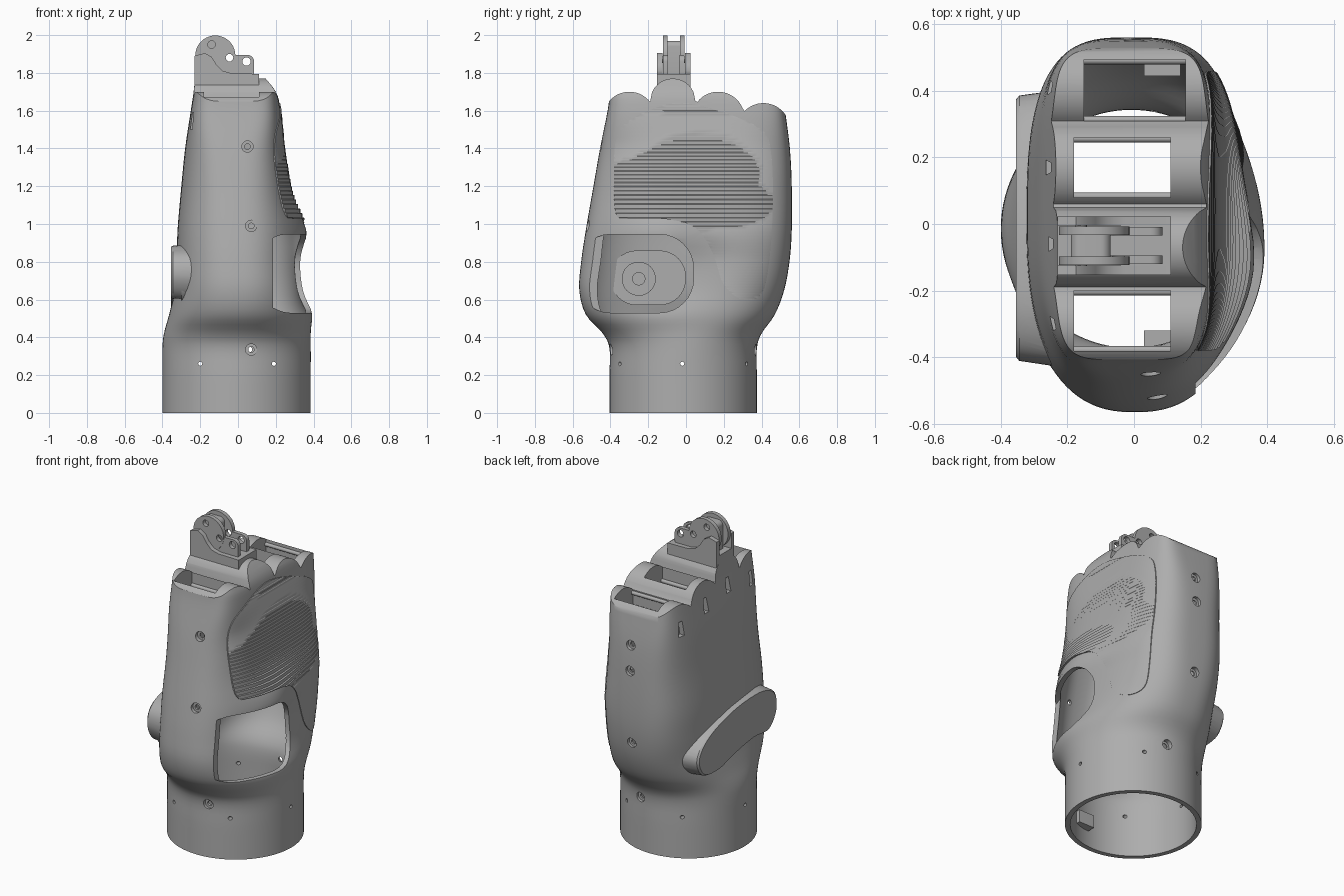
import bpy, bmesh, math
from mathutils import Vector

cube = bpy.data.objects.get("Cube")
if cube:
    bpy.data.objects.remove(cube, do_unlink=True)

grey = bpy.data.materials.new("matte grey")
grey.use_nodes = True
grey.diffuse_color = (0.42, 0.42, 0.42, 1)
grey.node_tree.nodes["Principled BSDF"].inputs["Base Color"].default_value = (0.42, 0.42, 0.42, 1)


def make(name, bm):
    bmesh.ops.recalc_face_normals(bm, faces=bm.faces)
    mesh = bpy.data.meshes.new(name)
    bm.to_mesh(mesh)
    bm.free()
    mesh.materials.append(grey)
    obj = bpy.data.objects.new(name, mesh)
    bpy.context.collection.objects.link(obj)
    return obj


def skin(name, rings):
    """Closed solid through a list of equal rings."""
    bm = bmesh.new()
    loops = [[bm.verts.new(p) for p in ring] for ring in rings]
    count = len(loops[0])
    for low, high in zip(loops, loops[1:]):
        for i in range(count):
            j = (i + 1) % count
            bm.faces.new((low[i], low[j], high[j], high[i]))
    bm.faces.new(loops[0][::-1])
    bm.faces.new(loops[-1])
    return make(name, bm)


def prism(name, outline, axis, start, end):
    """Extrude a 2D outline along x (outline is y, z) or y (outline is x, z)."""
    def place(p, d):
        return (d, p[0], p[1]) if axis == "x" else (p[0], d, p[1])
    return skin(name, [[place(p, d) for p in outline] for d in (start, end)])


def box(name, x, y, z):
    return prism(name, [(y[0], z[0]), (y[1], z[0]), (y[1], z[1]), (y[0], z[1])], "x", *x)


def circle(u, v, r, n=24):
    return [(u + r * math.cos(math.tau * i / n), v + r * math.sin(math.tau * i / n)) for i in range(n)]


def rounded(u, v, r, n=8):
    """Rounded rectangle outline from two ranges and a corner radius."""
    pts = []
    for k, (a, b) in enumerate([(u[1] - r, v[1] - r), (u[0] + r, v[1] - r),
                                (u[0] + r, v[0] + r), (u[1] - r, v[0] + r)]):
        for i in range(n + 1):
            t = (k + i / n) * math.pi / 2
            pts.append((a + r * math.cos(t), b + r * math.sin(t)))
    return pts


def spline(rows, steps, closed=False):
    """Catmull-Rom samples through rows of any width."""
    n = len(rows)
    pick = (lambda i: rows[i % n]) if closed else (lambda i: rows[max(0, min(n - 1, i))])
    out = []
    for i in range(n if closed else n - 1):
        for s in range(steps):
            t = s / steps
            out.append(tuple(
                b + 0.5 * t * (c - a + t * (2 * a - 5 * b + 4 * c - d + t * (3 * (b - c) + d - a)))
                for a, b, c, d in zip(pick(i - 1), pick(i), pick(i + 1), pick(i + 2))))
    return out if closed else out + [tuple(rows[-1])]


def combine(target, tool, operation="DIFFERENCE"):
    mod = target.modifiers.new("cut", "BOOLEAN")
    mod.operation, mod.object, mod.solver = operation, tool, "EXACT"
    bpy.context.view_layer.objects.active = target
    bpy.ops.object.modifier_apply(modifier=mod.name)
    bpy.data.objects.remove(tool, do_unlink=True)


# Hand sections: height, x range, y range, squareness, extra squareness on the little finger side
SECTIONS = [
    (0, -.4, .385, -.405, .375, 2, 0), (.2, -.4, .385, -.405, .375, 2, 0),
    (.34, -.4, .385, -.405, .375, 2, 0), (.42, -.392, .382, -.44, .4, 2.05, 0),
    (.52, -.365, .37, -.53, .47, 2.2, .1), (.65, -.335, .342, -.565, .52, 2.4, .2),
    (.8, -.325, .322, -.555, .548, 2.5, .4), (.97, -.32, .31, -.53, .56, 2.6, .5),
    (1.2, -.3, .276, -.49, .56, 2.8, .5), (1.4, -.28, .245, -.455, .55, 3.4, .6),
    (1.6, -.25, .225, -.415, .525, 5, .6), (1.7, -.235, .2, -.403, .515, 5.5, .6),
    (1.8, -.225, .12, -.39, .5, 5.5, .6)]


def bell(value, centre, width):
    return math.exp(-((value - centre) / width) ** 2)


def hand(name, grow=0, bottom=0, span=(0, 2), steps=4, layered=False):
    rings = []
    rows = [r for r in spline(SECTIONS, steps) if span[0] <= r[0] <= span[1]]
    for k, (z, x0, x1, y0, y1, power, extra) in enumerate(rows):
        ring = []
        lip = .055 * bell(z, .96, .13) + .025 * bell(z, .53, .08)
        for i in range(96):
            c, s = math.cos(math.tau * i / 96), math.sin(math.tau * i / 96)
            rx, ry = (x1 - x0) / 2 + grow, (y1 - y0) / 2 + grow
            bend = 2 / (power + extra if s > 0 else power)
            y = (y0 + y1) / 2 + ry * math.copysign(abs(s) ** bend, s)
            x = (x0 + x1) / 2 + rx * math.copysign(abs(c) ** bend, c)
            # raised lip around the thumb opening
            x += lip * max(c, 0) * bell(y, -.13, .24)
            ring.append(Vector((x, y, z if k else bottom)))
        rings.append(ring)
        if layered and k + 1 < len(rows):
            rings.append([Vector((p.x, p.y, rows[k + 1][0] - .003)) for p in ring])
    return skin(name, rings)


# Hand shell with scalloped knuckles
shell = hand("hand_shell")
KNUCKLES = [(-.3, 1.7, .14), (-.07, 1.77, .12), (.17, 1.7, .14), (.41, 1.64, .14)]
scallops = []
for i in range(141):
    y = .7 - i * .01
    arcs = [top - r + math.sqrt(r * r - (y - c) ** 2) for c, top, r in KNUCKLES if abs(y - c) < r]
    scallops.append((y, max(arcs + [1.5])))
combine(shell, prism("knuckle_tool", [(-.7, -.1), (.7, -.1)] + scallops, "x", -1, 1), "INTERSECT")

# Bean-shaped boss on the back of the hand, flaring slightly into it
boss = spline([(.33, .565), (.18, .545), (.04, .58), (-.17, .615), (-.33, .61), (-.405, .7),
               (-.4, .8), (-.33, .86), (-.2, .885), (.04, .865), (.28, .79), (.385, .68)], 6, True)
rings = []
for x, size in [(-.355, .97), (-.345, 1), (-.18, 1.06)]:
    rings.append([(x, y * size, .71 + (z - .71) * size) for y, z in boss])
combine(shell, skin("boss_tool", rings), "UNION")

# Hollow inside and finger slots
combine(shell, hand("cavity_tool", -.03, -.05, (0, 1.52)))
SLOTS = [((-.18, .11), (-.382, -.2)), ((-.18, .11), (-.14, .02)),
         ((-.18, .11), (.08, .26)), ((-.15, .155), (.31, .495))]
for xs, ys in SLOTS:
    combine(shell, box("slot_tool", xs, ys, (1.35, 2)))

# Thumb opening
combine(shell, prism("thumb_tool", rounded((-.58, .04), (.53, .945), .18), "x", .185, 1))

# Countersunk screw holes on both edges
for x, y, z in [(.05, -.45, 1.41), (.07, -.525, .99), (.07, -.4, .335),
                (0, .55, 1.38), (0, .558, 1.22), (0, .54, .76), (.06, .365, .335)]:
    side = math.copysign(1, y)
    combine(shell, prism("screw_tool", circle(x, z, .03), "y", y - side * .018, y + side * .1))
    combine(shell, prism("screw_tool", circle(x, z, .015), "y", y - side * .08, y + side * .1))

# Small wrist holes
for x in (-.2, .19):
    combine(shell, prism("wrist_tool", circle(x, .26, .011, 12), "y", -1, 1))
combine(shell, prism("wrist_tool", circle(-.02, .26, .011, 12), "x", -1, 1))

# Cord vents behind the knuckles
for y, z in [(-.3, 1.55), (-.06, 1.6), (.17, 1.56), (.41, 1.5)]:
    combine(shell, prism("vent_tool", [(y - .022, z - .05), (y + .022, z - .05),
                                       (y + .014, z + .04), (y - .014, z + .04)], "x", -.5, -.215))

# Finely layered grip pad on the palm, cut to its outline and then to a thin skin
pad_outline = spline([(-.37, 1.05), (-.38, 1.2), (-.37, 1.45), (-.28, 1.56), (-.05, 1.64), (.2, 1.59),
                      (.4, 1.5), (.45, 1.38), (.46, 1.1), (.44, .8), (.4, .63), (.3, .6),
                      (.2, .68), (.14, .85), (.05, .98), (-.1, 1.025), (-.3, 1.03)], 5, True)
pad = prism("palm_pad", pad_outline, "x", .03, 1)
combine(pad, hand("pad_layer_tool", .004, .5, (.5, 1.75), 10, True), "INTERSECT")
combine(pad, hand("pad_core_tool", -.015, -.05))
parts = [shell, pad]

# Hinge pins along the slot edges
for xs, ys in SLOTS:
    for y in (ys[0] + .003, ys[1] - .003):
        parts.append(prism("slot_pin", circle(y, 1.58, .012, 12), "x", *xs))

# Thumb drive disc and inner mounting blocks
parts.append(prism("thumb_mount", rounded((-.4, 0), (.57, .86), .14), "x", -.3, -.24))
parts.append(prism("thumb_disc", circle(-.25, .71, .09, 32), "x", -.25, -.225))
parts.append(prism("thumb_hub", circle(-.25, .71, .035), "x", -.25, -.212))
parts.append(box("palm_block", (.03, .14), (.445, .53), (1.1, 1.2)))
parts.append(box("wrist_block", (.03, .14), (-.37, -.32), (.1, .18)))

# Middle finger base: tray, side cheeks, links and pins
parts.append(prism("finger_tray", [(-.23, 1.7), (.112, 1.7), (.112, 1.795), (-.23, 1.795)], "y", -.153, .023))
cheek = [(-.23, 1.74), (.105, 1.74), (.105, 1.795), (-.03, 1.797), (-.08, 1.81), (-.115, 1.845),
         (-.14, 1.885), (-.175, 1.905), (-.23, 1.89)]
MID = -.065
for side in (-1, 1):
    def layer(name, outline, near, far):
        obj = prism(name, outline, "y", MID + side * near, MID + side * far)
        parts.append(obj)
        return obj
    layer("finger_cheek", cheek, .06, .088)
    disc = layer("finger_disc", circle(-.12, 1.892, .106, 40), .032, .058)
    link = layer("finger_link", rounded((-.08, .085), (1.77, 1.895), .035), .03, .056)
    for x, z in [(-.14, 1.95), (-.045, 1.88)]:
        combine(disc, prism("hole_tool", circle(x, z, .02, 16), "y", -.5, .5))
    for x, z in [(-.045, 1.88), (.045, 1.86)]:
        combine(link, prism("hole_tool", circle(x, z, .022, 16), "y", -.5, .5))
parts.append(prism("finger_core", rounded((-.19, -.07), (1.77, 1.97), .03), "y", MID - .033, MID + .033))
parts.append(prism("finger_pin", circle(-.16, 1.87, .018, 16), "y", MID - .075, MID + .075))

# Smooth curved faces, keep the edges crisp
bpy.ops.object.select_all(action="DESELECT")
for part in parts:
    part.select_set(True)
bpy.context.view_layer.objects.active = shell
bpy.ops.object.shade_smooth_by_angle(angle=math.radians(32))
